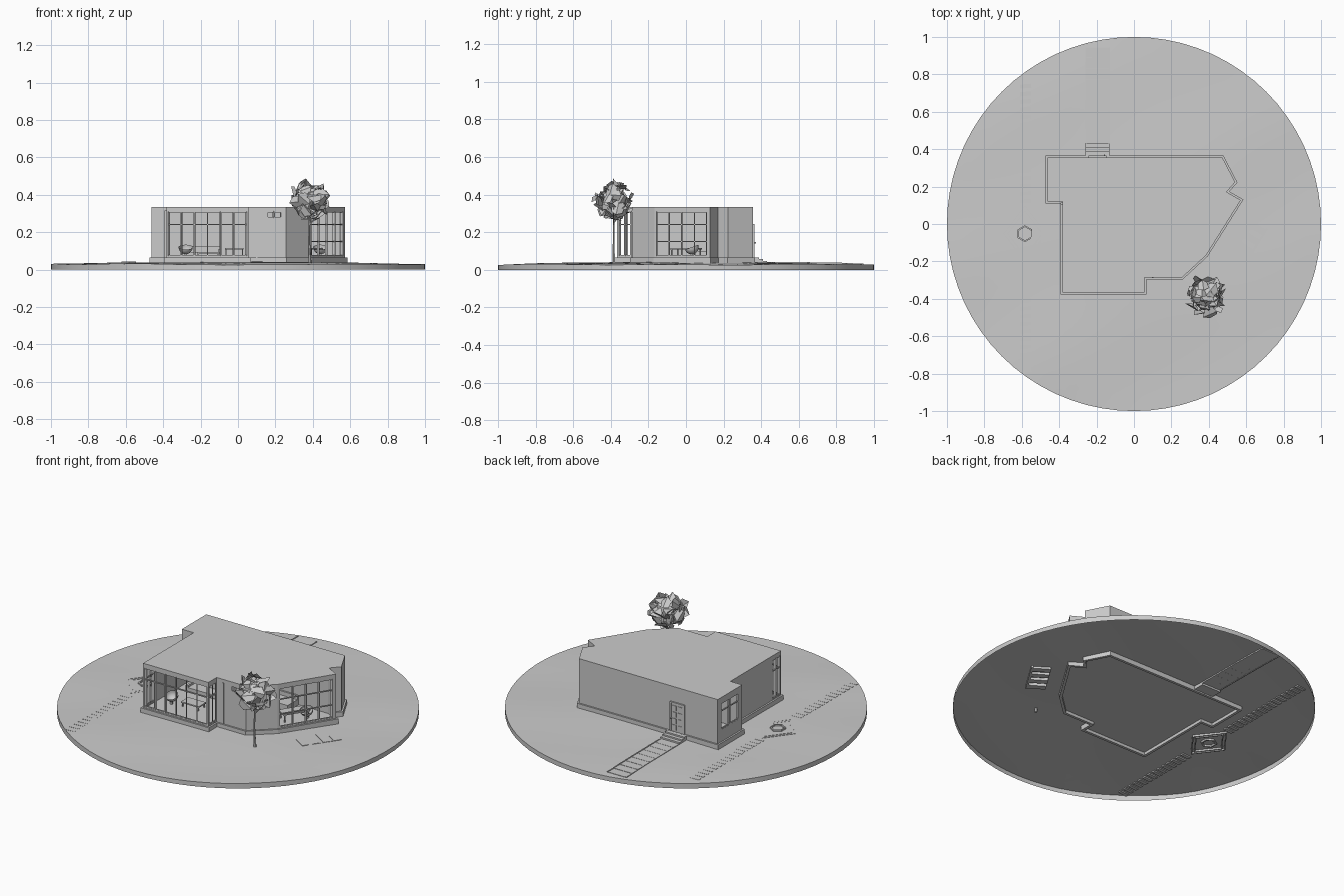
import bpy, bmesh, math, random
from mathutils import Vector, Matrix

if "Cube" in bpy.data.objects:
    bpy.data.objects.remove(bpy.data.objects["Cube"])

random.seed(4)


def finish(name, bm, smooth=None):
    bmesh.ops.recalc_face_normals(bm, faces=bm.faces)
    me = bpy.data.meshes.new(name)
    bm.to_mesh(me)
    bm.free()
    ob = bpy.data.objects.new(name, me)
    bpy.context.collection.objects.link(ob)
    if smooth:
        bpy.context.view_layer.objects.active = ob
        ob.select_set(True)
        bpy.ops.object.shade_smooth_by_angle(angle=math.radians(smooth))
        ob.select_set(False)
    return ob


def prism(bm, pts, z0, z1):
    lo = [bm.verts.new((p[0], p[1], z0)) for p in pts]
    hi = [bm.verts.new((p[0], p[1], z1)) for p in pts]
    n = len(pts)
    bm.faces.new(lo[::-1])
    bm.faces.new(hi)
    for i in range(n):
        j = (i + 1) % n
        bm.faces.new((lo[i], lo[j], hi[j], hi[i]))


def box(bm, x, y, z0, z1, w, d, rot=0.0):
    c, s = math.cos(rot), math.sin(rot)
    prism(bm, [(x + a * w / 2 * c - b * d / 2 * s, y + a * w / 2 * s + b * d / 2 * c)
               for a, b in ((-1, -1), (1, -1), (1, 1), (-1, 1))], z0, z1)


def inset(pts, t):
    out, n = [], len(pts)
    for i in range(n):
        p, a, b = (Vector(pts[k % n]) for k in (i, i - 1, i + 1))
        u, v = (p - a).normalized(), (b - p).normalized()
        n1, n2 = Vector((-u.y, u.x)), Vector((-v.y, v.x))
        out.append(p + (n1 + n2) * t / (1 + n1.dot(n2)))
    return out


def ground_z(x, y):
    r = min(1, math.hypot(x, y))
    return (0.028 + 0.014 * (1 - r * r) + 0.003 * math.sin(5 * x + 1) * math.cos(4 * y)
            + 0.002 * math.sin(9 * y - 4 * x) * r)


# Terrain disc: gently rolling top and a rim, open underneath
bm = bmesh.new()
N, R = 72, 14
rings = []
for k in range(1, R + 1):
    rings.append([(k / R * math.cos(2 * math.pi * i / N), k / R * math.sin(2 * math.pi * i / N)) for i in range(N)])
vr = [[bm.verts.new((x, y, ground_z(x, y))) for x, y in ring] for ring in rings]
vr.append([bm.verts.new((x, y, 0)) for x, y in rings[-1]])
mid = bm.verts.new((0, 0, ground_z(0, 0)))
for i in range(N):
    j = (i + 1) % N
    bm.faces.new((mid, vr[0][i], vr[0][j]))
    for k in range(R):
        bm.faces.new((vr[k][i], vr[k + 1][i], vr[k + 1][j], vr[k][j]))
finish("terrain", bm, 35)

# House outline, counter-clockwise from the back left corner
plan = [(-.473, .366), (-.473, .11), (-.393, .11), (-.393, -.377), (.067, -.377), (.067, -.297),
        (.26, -.297), (.393, -.174), (.585, .131), (.51, .174), (.553, .222), (.478, .366)]
outer = inset(plan, 0.01)
inner = inset(plan, 0.022)
skirt = inset(plan, 0.016)
FLOOR, HEAD, TOP = 0.065, 0.315, 0.335

# Plinth skirt and floor slab
bm = bmesh.new()
for i in range(len(plan)):
    j = (i + 1) % len(plan)
    prism(bm, [plan[i], plan[j], skirt[j], skirt[i]], 0.012, FLOOR)
finish("plinth", bm)
bm = bmesh.new()
prism(bm, skirt, 0.03, FLOOR - 0.001)
finish("floor", bm)
bm = bmesh.new()
prism(bm, outer, HEAD, TOP)
finish("roof", bm)


def piece(bm, i, u0, u1, z0, z1, d0=0.0, d1=1.0):
    """Part of wall i between fractions u0..u1 along it and d0..d1 through it."""
    j = (i + 1) % len(outer)

    def at(u, d):
        return outer[i].lerp(outer[j], u).lerp(inner[i].lerp(inner[j], u), d)
    prism(bm, [at(u0, d0), at(u1, d0), at(u1, d1), at(u0, d1)], z0, z1)


# Wall index: (u0, u1, z0, z1, pane columns, rail heights)
windows = {
    0: (.15, .85, .14, .30, 2, [.25]),
    2: (.83, .985, .072, .31, 2, [.24]),
    3: (.015, .985, .072, .31, 6, [.24]),
    4: (.1, .9, .072, .31, 2, [.24]),
    5: (.5, .88, .275, .312, 2, []),
    7: (.03, .95, .072, .31, 4, [.15, .24]),
}
walls, frames = bmesh.new(), bmesh.new()
for i in range(len(outer)):
    if i not in windows:
        piece(walls, i, 0, 1, FLOOR, HEAD)
        continue
    u0, u1, z0, z1, cols, rails = windows[i]
    for a, b, c, d in ((0, u0, FLOOR, HEAD), (u1, 1, FLOOR, HEAD), (u0, u1, FLOOR, z0), (u0, u1, z1, HEAD)):
        piece(walls, i, a, b, c, d)
    length = (outer[(i + 1) % len(outer)] - outer[i]).length
    h = 0.003 / length
    for k in range(cols + 1):
        u = u0 + (u1 - u0) * k / cols
        piece(frames, i, u - h, u + h, z0, z1, 0, .8)
    for z in rails + [z0 + .003, z1 - .003]:
        piece(frames, i, u0, u1, z - .003, z + .003, .1, .7)
finish("outer_walls", walls)
finish("window_frames", frames)

# Back door with raised panels and frame
bm = bmesh.new()
dx, dy = -.195, .358
box(bm, dx, dy, FLOOR, .235, .085, .006)
for s in (-1, 1):
    box(bm, dx + s * .045, dy, FLOOR, .243, .008, .014)
    for k in range(4):
        box(bm, dx + s * .019, dy + .003, .078 + k * .039, .107 + k * .039, .026, .006)
box(bm, dx, dy, .235, .243, .09, .014)
box(bm, dx + .038, dy + .008, .14, .148, .006, .012)
finish("back_door", bm)

# Steps and kerbed path to the rim
bm = bmesh.new()
for k in range(3):
    box(bm, dx, .366 + .011 * (3 - k), .02, .04 + .0085 * (k + .9), .13, .022 * (3 - k))
finish("back_steps", bm)
bm = bmesh.new()
for k in range(9):
    y = .46 + .057 * k
    z = ground_z(dx, y)
    box(bm, dx, y, z - .006, z + .001, .12, .056)
    for s in (-1, 1):
        box(bm, dx + s * .0625, y, z - .008, z + .004, .006, .057)
finish("back_path", bm)

# Stepping stones along the left side, skipping the diamond patio
bm = bmesh.new()
for k in range(38):
    y = -.78 + k * .041
    if not -.24 < y < .12:
        z = ground_z(-.58, y)
        box(bm, -.58, y, z - .007, z + .001, .06, .022, .08)
finish("stepping_stones", bm)

# Diamond patio outlines with a hexagonal fire pit
bm = bmesh.new()
cx, cy = -.583, -.052
for s in (1, .82):
    d = [Vector((cx + a * .118 * s, cy + b * .155 * s)) for a, b in ((-1, 0), (0, -1), (1, 0), (0, 1))]
    e = inset(d, .007)
    for i in range(4):
        j = (i + 1) % 4
        prism(bm, [d[i], d[j], e[j], e[i]], .025, ground_z(cx, cy) + .001)
hexa = [Vector((cx + .045 * math.cos(k * math.pi / 3 + math.pi / 6),
                cy + .045 * math.sin(k * math.pi / 3 + math.pi / 6))) for k in range(6)]
rim = inset(hexa, .008)
for i in range(6):
    j = (i + 1) % 6
    prism(bm, [hexa[i], hexa[j], rim[j], rim[i]], .025, .044)
finish("diamond_patio", bm)

# Slab terrace beside the glazed wall
bm = bmesh.new()
ang = math.atan2(.305, .192)
ux, uy = math.cos(ang), math.sin(ang)
for k in range(4):
    t = -.095 + k * .063
    x, y = .605 + ux * t, -.10 + uy * t
    box(bm, x, y, .02, ground_z(x, y) + .002, .036, .11, ang)
box(bm, .605 + uy * .05, -.10 - ux * .05, .02, ground_z(.65, -.12) + .001, .24, .012, ang)
finish("side_terrace", bm)

# Inner partitions
bm = bmesh.new()
box(bm, -.147, .11, FLOOR, HEAD, .49, .01)
box(bm, .1, .03, FLOOR, HEAD, .01, .64)
box(bm, .3, .16, FLOOR, HEAD, .4, .01)
finish("partitions", bm)


def table(name, x, y, w, d, h, rot=0.0):
    bm = bmesh.new()
    box(bm, x, y, FLOOR + h - .008, FLOOR + h, w, d, rot)
    c, s = math.cos(rot), math.sin(rot)
    for a in (-.44, .44):
        for b in (-.42, .42):
            box(bm, x + a * w * c - b * d * s, y + a * w * s + b * d * c, FLOOR, FLOOR + h - .008, .006, .006, rot)
    finish(name, bm)


def bowl_chair(name, x, y):
    bm = bmesh.new()
    m = Matrix.Translation((x, y, FLOOR + .055)) @ Matrix.Rotation(.35, 4, 'X')
    bmesh.ops.create_uvsphere(bm, u_segments=16, v_segments=10, radius=.038, matrix=m)
    up = m.to_3x3() @ Vector((0, 0, 1))
    bmesh.ops.bisect_plane(bm, geom=bm.verts[:] + bm.edges[:] + bm.faces[:],
                           plane_co=m.translation, plane_no=up, clear_outer=True)
    box(bm, x, y, FLOOR, FLOOR + .02, .012, .012)
    finish(name, bm, 40)


# Furniture seen through the glazing
table("coffee_table", -.16, -.2, .12, .07, .03)
table("dining_table", -.02, -.02, .1, .16, .05)
table("desk", .38, 0, .16, .07, .05, ang)
bowl_chair("lounge_chair", -.28, -.24)
bowl_chair("desk_chair", .44, .03)
bm = bmesh.new()
box(bm, -.2, -.03, FLOOR + .008, FLOOR + .03, .2, .07)
box(bm, -.2, .012, FLOOR + .008, FLOOR + .06, .2, .015)
for s in (-1, 1):
    box(bm, -.2 + s * .1, -.025, FLOOR, FLOOR + .042, .014, .08)
finish("sofa", bm)
bm = bmesh.new()
for x, z, w, h in ((-.24, .2, .03, .05), (-.17, .22, .04, .03), (-.17, .18, .04, .025), (-.03, .2, .06, .06)):
    box(bm, x, .103, z, z + h, w, .006)
finish("wall_pictures", bm)
bm = bmesh.new()
box(bm, .22, .1, FLOOR, FLOOR + .035, .16, .1)
box(bm, .22, .148, FLOOR, FLOOR + .06, .16, .01)
finish("bed", bm)

# Tree: tapered trunk with branches and folded faceted leaves
tx, ty = .385, -.385
bm = bmesh.new()


def limb(a, b, r0, r1):
    a, b = Vector(a), Vector(b)
    m = Matrix.Translation((a + b) / 2) @ (b - a).to_track_quat('Z', 'Y').to_matrix().to_4x4()
    bmesh.ops.create_cone(bm, cap_ends=True, segments=6, radius1=r0, radius2=r1, depth=(b - a).length, matrix=m)


limb((tx, ty, .015), (tx - .005, ty, .15), .009, .005)
limb((tx - .005, ty, .15), (tx - .002, ty, .34), .005, .004)
for k in range(5):
    a = k * 1.257
    limb((tx - .003, ty, .24 + .01 * k), (tx + .08 * math.cos(a), ty + .08 * math.sin(a), .33 + .015 * k), .004, .002)
finish("tree_trunk", bm)

bm = bmesh.new()
n = 64
for k in range(n):
    h = 1 - 2 * (k + .5) / n
    a = k * 2.39996
    q = math.sqrt(1 - h * h)
    d = Vector((q * math.cos(a), q * math.sin(a), h))
    c = Vector((tx, ty, .365)) + d * random.uniform(.055, .105)
    tilt = (d + Vector([random.uniform(-.7, .7) for _ in range(3)])).normalized()
    m = Matrix.Translation(c) @ tilt.to_track_quat('Z', 'Y').to_matrix().to_4x4() @ Matrix.Rotation(random.uniform(0, 6.28), 4, 'Z')
    s = random.uniform(.032, .046)
    v = [bm.verts.new(m @ Vector(p) * 1.0) for p in
         ((0, -s, 0), (s * .8, -s * .3, -s * .35), (s * .6, s * .7, -s * .3), (0, s, 0), (-s * .7, s * .6, -s * .35), (-s * .8, -s * .4, -s * .3))]
    bm.faces.new((v[0], v[1], v[2], v[3]))
    bm.faces.new((v[0], v[3], v[4], v[5]))
finish("tree_leaves", bm)
